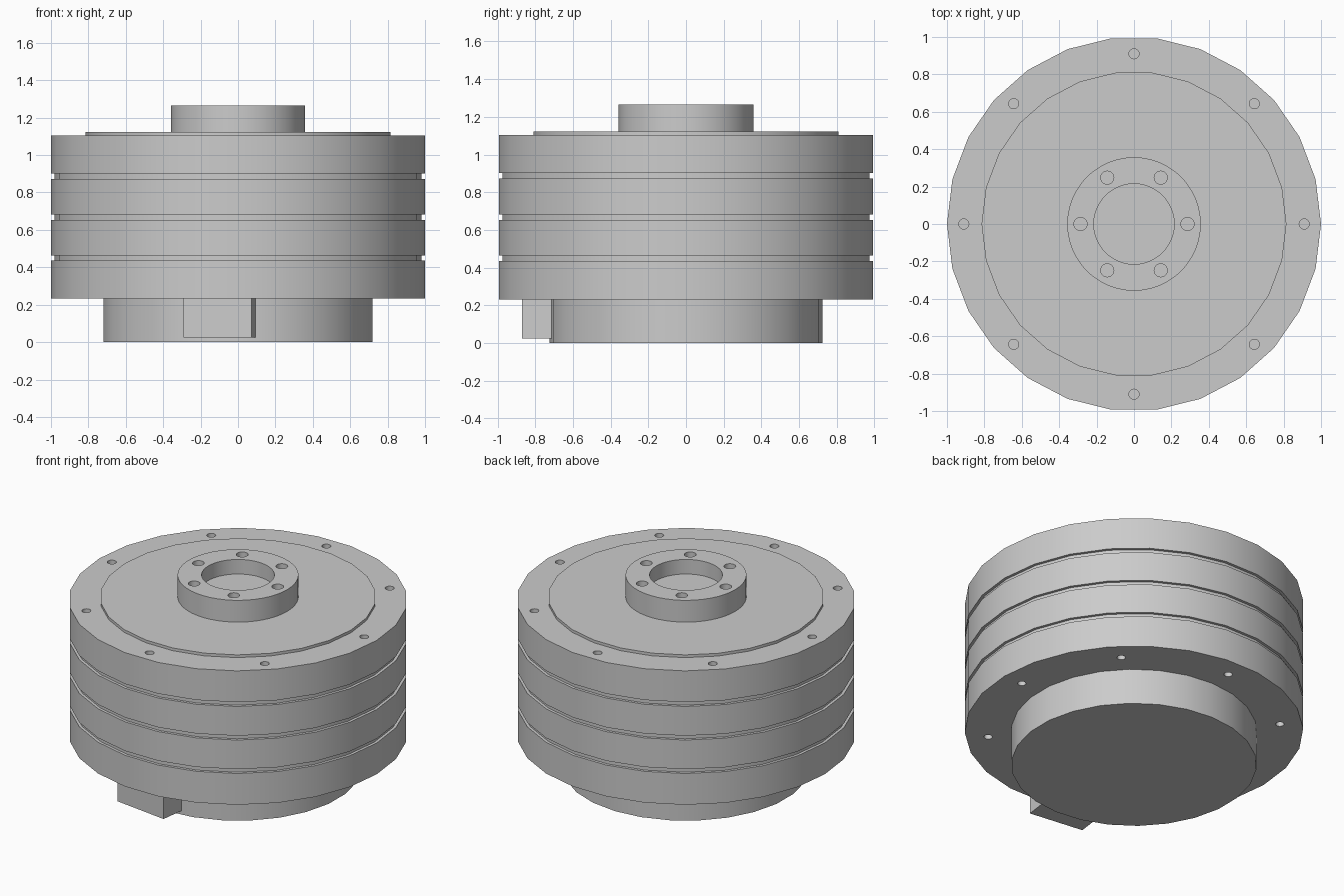
import bpy, bmesh, math
from mathutils import Matrix, Vector

cube = bpy.data.objects.get("Cube")
if cube:
    bpy.data.objects.remove(cube, do_unlink=True)

SIDES = 26                      # coarse turned parts
TILT = math.radians(-7.4)       # turn of the base and its connector block

grey = bpy.data.materials.new("machined grey")
grey.use_nodes = True
colour = (0.6, 0.6, 0.6, 1)
grey.diffuse_color = colour
grey.node_tree.nodes["Principled BSDF"].inputs["Base Color"].default_value = colour


def add_object(name, bm):
    bmesh.ops.recalc_face_normals(bm, faces=bm.faces)
    mesh = bpy.data.meshes.new(name)
    bm.to_mesh(mesh)
    bm.free()
    mesh.materials.append(grey)
    obj = bpy.data.objects.new(name, mesh)
    bpy.context.collection.objects.link(obj)
    return obj


def select(obj):
    bpy.ops.object.select_all(action='DESELECT')
    obj.select_set(True)
    bpy.context.view_layer.objects.active = obj


def smooth(obj):
    select(obj)
    bpy.ops.object.shade_smooth_by_angle(angle=math.radians(30))


def lathe(name, profile, sides, turn=0.0):
    """Revolve (radius, z) points about z and cap both ends."""
    bm = bmesh.new()
    rings = []
    for r, z in profile:
        angles = [turn + math.tau * i / sides for i in range(sides)]
        rings.append([bm.verts.new((r * math.cos(a), r * math.sin(a), z)) for a in angles])
    for low, high in zip(rings, rings[1:]):
        for i in range(sides):
            j = (i + 1) % sides
            bm.faces.new((low[i], low[j], high[j], high[i]))
    bm.faces.new(rings[0])
    bm.faces.new(rings[-1])
    return add_object(name, bm)


def drill(obj, count, ring, radius, z, depth):
    """Cut a ring of blind holes centred on height z."""
    bm = bmesh.new()
    for i in range(count):
        a = math.tau * i / count
        spot = Matrix.Translation((ring * math.cos(a), ring * math.sin(a), z))
        bmesh.ops.create_cone(bm, cap_ends=True, segments=20, radius1=radius,
                              radius2=radius, depth=depth * 2, matrix=spot)
    cutter = add_object("hole_cutter", bm)
    cutter.hide_render = True
    mod = obj.modifiers.new("holes", 'BOOLEAN')
    mod.operation = 'DIFFERENCE'
    mod.solver = 'EXACT'
    mod.object = cutter
    select(obj)
    bpy.ops.object.modifier_apply(modifier=mod.name)
    bpy.data.objects.remove(cutter, do_unlink=True)


# Main housing with three grooves
bottom, top = 0.232, 1.105
profile = [(1, bottom)]
for z in (0.45, 0.668, 0.887):
    profile += [(1, z - 0.014), (0.982, z - 0.014), (0.982, z + 0.014), (1, z + 0.014)]
profile.append((1, top))
housing = lathe("housing", profile, SIDES)
drill(housing, 8, 0.91, 0.027, top, 0.1)
drill(housing, 8, 0.865, 0.025, bottom, 0.1)
smooth(housing)

# Raised cover plate
smooth(lathe("cover_plate", [(0.815, top - 0.01), (0.815, 1.123)], SIDES))

# Output hub with a shallow bore and bolt holes
hub = lathe("output_hub", [(0.215, 1.17), (0.215, 1.265), (0.357, 1.265), (0.357, 1.11)], 48)
drill(hub, 6, 0.286, 0.035, 1.265, 0.08)
smooth(hub)

# Base drum
smooth(lathe("base_drum", [(0.725, 0), (0.725, bottom + 0.01)], SIDES, TILT))

# Connector block on the front of the base
bm = bmesh.new()
bmesh.ops.create_cube(bm, size=1)
bmesh.ops.scale(bm, vec=Vector((0.368, 0.254, 0.215)), verts=bm.verts)
bmesh.ops.translate(bm, vec=Vector((0, -0.727, 0.1325)), verts=bm.verts)
bmesh.ops.rotate(bm, cent=(0, 0, 0), matrix=Matrix.Rotation(TILT, 3, 'Z'), verts=bm.verts)
add_object("connector_block", bm)
